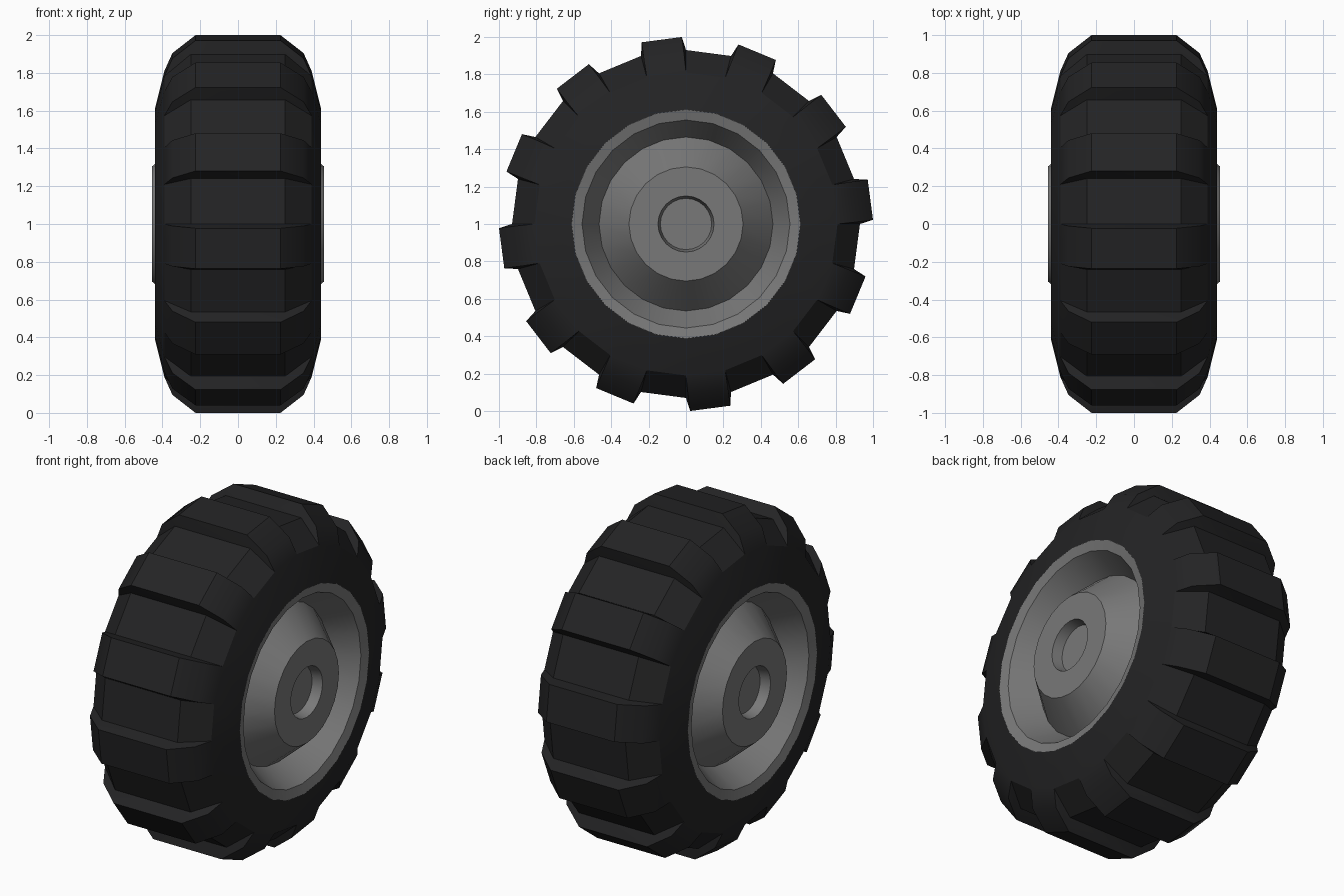
import bpy, bmesh, math

if "Cube" in bpy.data.objects:
    bpy.data.objects.remove(bpy.data.objects["Cube"])

SEG = 24          # sides round the wheel
CZ = 1.0          # axle height


def material(name, rgb):
    m = bpy.data.materials.new(name)
    m.diffuse_color = (*rgb, 1)
    m.use_nodes = True
    m.node_tree.nodes["Principled BSDF"].inputs["Base Color"].default_value = m.diffuse_color
    return m


def point(x, r, a):
    return (x, r * math.cos(a), CZ + r * math.sin(a))


def lathe(bm, profile):
    """Spin (x, radius) points about the axle; returns faces[segment][strip]."""
    rings = [[bm.verts.new(point(x, r, 2 * math.pi * i / SEG)) for x, r in profile]
             for i in range(SEG)]
    faces = []
    for i in range(SEG):
        a, b = rings[i], rings[(i + 1) % SEG]
        faces.append([bm.faces.new((a[k], a[k + 1], b[k + 1], b[k]))
                      for k in range(len(profile) - 1)])
    return faces, rings


def finish(bm, name, mat):
    bmesh.ops.recalc_face_normals(bm, faces=bm.faces[:])
    me = bpy.data.meshes.new(name)
    bm.to_mesh(me)
    bm.free()
    ob = bpy.data.objects.new(name, me)
    bpy.context.collection.objects.link(ob)
    me.materials.append(mat)
    bpy.ops.object.select_all(action='DESELECT')
    ob.select_set(True)
    bpy.context.view_layer.objects.active = ob
    bpy.ops.object.shade_smooth_by_angle(angle=math.radians(30))
    return ob


rubber = material("black rubber", (0.017, 0.017, 0.018))
metal = material("grey metal", (0.19, 0.19, 0.19))

# Tyre: sidewalls, shoulders and tread, with every second segment raised as a lug
half = [(0.44, 0.61), (0.39, 0.81), (0.25, 0.93)]
bm = bmesh.new()
faces, _ = lathe(bm, [(-x, r) for x, r in half] + half[::-1])
for i in range(0, SEG, 2):
    mid = 2 * math.pi * (i + 0.5) / SEG
    res = bmesh.ops.extrude_face_region(bm, geom=faces[i][1:4])
    for v in [g for g in res["geom"] if isinstance(g, bmesh.types.BMVert)]:
        x, y, z = v.co.x, v.co.y, v.co.z - CZ
        side = math.copysign(1, math.sin(math.atan2(z, y) - mid))
        nx, nr = (0.225, 1.0) if abs(x) < 0.3 else (0.347, 0.905)
        v.co = point(math.copysign(nx, x), nr, mid + side * math.asin(0.108 / nr))
    bmesh.ops.delete(bm, geom=faces[i][1:4], context='FACES_ONLY')
finish(bm, "tyre", rubber)

# Wheel rims: lip, dished wall, cone, raised hub and axle hole, one on each side
rim = [(0.44, 0.612), (0.425, 0.556), (0.27, 0.465), (0.455, 0.305),
       (0.455, 0.15), (0.395, 0.137)]
for name, s in (("right_rim", 1), ("left_rim", -1)):
    bm = bmesh.new()
    _, rings = lathe(bm, [(s * x, r) for x, r in rim])
    bm.faces.new([ring[-1] for ring in rings])
    ob = finish(bm, name, metal)
    # open shell: make sure the hub floor faces outwards
    floor = ob.data.polygons[len(ob.data.polygons) - 1]
    if floor.normal.x * s < 0:
        ob.data.flip_normals()
